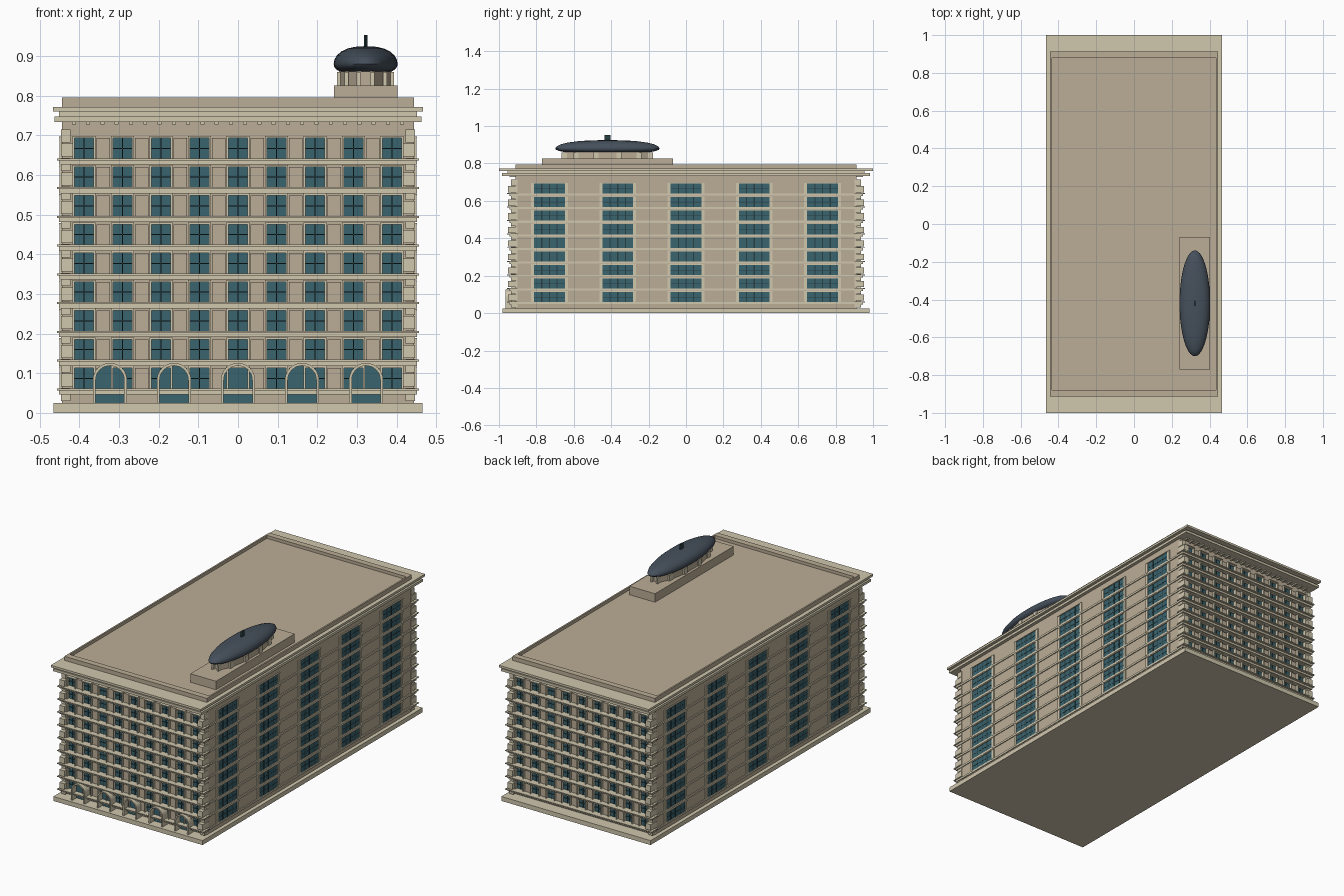
import bpy, bmesh, math
from mathutils import Matrix

if "Cube" in bpy.data.objects:
    bpy.data.objects.remove(bpy.data.objects["Cube"])


def mat(name, c):
    m = bpy.data.materials.new(name)
    m.diffuse_color = (*c, 1)
    m.use_nodes = True
    m.node_tree.nodes["Principled BSDF"].inputs["Base Color"].default_value = m.diffuse_color
    return m


STONE = mat("stone", (0.50, 0.42, 0.31))
TRIM = mat("trim", (0.63, 0.57, 0.42))
GLASS = mat("glass", (0.042, 0.125, 0.155))
DARK = mat("bars", (0.02, 0.05, 0.055))
SLATE = mat("slate", (0.06, 0.08, 0.105))


def finish(name, bm, m):
    bmesh.ops.recalc_face_normals(bm, faces=bm.faces)
    me = bpy.data.meshes.new(name)
    bm.to_mesh(me)
    bm.free()
    me.materials.append(m)
    ob = bpy.data.objects.new(name, me)
    bpy.context.collection.objects.link(ob)
    return ob


def boxes(name, items, m):
    """One object from boxes given as (x0, x1, y0, y1, z0, z1)."""
    bm = bmesh.new()
    for x0, x1, y0, y1, z0, z1 in items:
        M = Matrix.Translation(((x0 + x1) / 2, (y0 + y1) / 2, (z0 + z1) / 2)) \
            @ Matrix.Diagonal((x1 - x0, y1 - y0, z1 - z0, 1))
        bmesh.ops.create_cube(bm, size=1, matrix=M)
    return finish(name, bm, m)


def slab(hx, hy, z0, z1):
    return (-hx, hx, -hy, hy, z0, z1)


def ends(x0, x1, d0, d1, z0, z1):
    """Same box on the front and back walls, d = distance from centre."""
    return [(x0, x1, -d1, -d0, z0, z1), (x0, x1, d0, d1, z0, z1)]


def sides(y0, y1, d0, d1, z0, z1):
    return [(-d1, -d0, y0, y1, z0, z1), (d0, d1, y0, y1, z0, z1)]


BX, BY = 0.444, 0.912
PITCH = 0.0725
bands_z = [0.053 + PITCH * k for k in range(9)]
cols = [0.097 * i for i in range(-4, 5)]
bays = [0.365 * i for i in range(-2, 3)]

# Main masses
boxes("plinth", [slab(0.465, 0.98, 0, 0.025)], TRIM)
boxes("main_block", [slab(BX, BY, 0.025, 0.778)], STONE)
boxes("parapet", ends(-BX, BX, 0.878, BY, 0.77, 0.795)
      + sides(-0.878, 0.878, 0.435, BX, 0.77, 0.795), STONE)
boxes("cornice", [slab(0.463, 0.985, 0.734, 0.748), slab(0.452, 0.955, 0.748, 0.76),
                  slab(0.467, 1.0, 0.76, 0.772)], TRIM)

# Dentils under the cornice
dent = []
for i in range(24):
    x = -0.414 + 0.036 * i
    dent += ends(x - 0.005, x + 0.005, BY - 0.01, 0.945, 0.727, 0.735)
boxes("dentils", dent, TRIM)

# Floor bands and corner blocks
bands = []
for z in bands_z:
    bands += ends(-0.452, 0.452, BY - 0.01, 0.945, z - 0.007, z + 0.004)
    bands += ends(-0.457, 0.457, BY - 0.01, 0.957, z + 0.004, z + 0.009)
    bands += sides(-0.92, 0.92, BX - 0.01, 0.449, z - 0.005, z + 0.006)
boxes("floor_bands", bands, TRIM)
quoins = []
for i in range(19):
    z = 0.03 + 0.03625 * i
    w, d = (0.028, 0.953) if i % 2 else (0.022, 0.935)
    for s in (-1, 1):
        a, b = sorted((s * (BX + 0.003), s * (BX - w)))
        quoins += ends(a, b, BY - 0.01, d, z, z + 0.033)
boxes("corner_blocks", quoins, TRIM)

# Front and back windows, with piers between
glass, bars, frames, piers = [], [], [], []
for z in bands_z:
    g0, g1 = z + 0.008, z + 0.060
    m = (g0 + g1) / 2
    for x in cols:
        glass += ends(x - 0.025, x + 0.025, BY - 0.01, BY + 0.004, g0, g1)
        bars += ends(x - 0.0012, x + 0.0012, BY, BY + 0.008, g0, g1)
        bars += ends(x - 0.025, x + 0.025, BY, BY + 0.008, m - 0.0012, m + 0.0012)
        for s in (-1, 1):
            c = x + s * 0.0265
            frames += ends(c - 0.0025, c + 0.0025, BY - 0.01, BY + 0.022, g0, g1)
        frames += ends(x - 0.029, x + 0.029, BY - 0.01, BY + 0.024, g1, g1 + 0.005)
    for x in cols[:-1]:
        c = x + 0.0485
        piers += ends(c - 0.017, c + 0.017, BY - 0.01, BY + 0.012, g0, g1)
boxes("end_window_glass", glass, GLASS)
boxes("end_window_bars", bars, DARK)
boxes("end_window_frames", frames, TRIM)
boxes("end_piers", piers, STONE)

# Side windows
glass, bars, frames = [], [], []
for z in bands_z:
    g0, g1 = z + 0.004, z + 0.060
    m = (g0 + g1) / 2
    for y in bays:
        glass += sides(y - 0.082, y + 0.082, BX - 0.01, BX + 0.002, g0, g1)
        for k in (-1, 0, 1):
            c = y + k * 0.041
            bars += sides(c - 0.003, c + 0.003, BX, BX + 0.003, g0, g1)
        bars += sides(y - 0.082, y + 0.082, BX, BX + 0.003, m - 0.001, m + 0.001)
        for s in (-1, 1):
            c = y + s * 0.09
            frames += sides(c - 0.008, c + 0.008, BX - 0.01, BX + 0.006, g0, g1)
        frames += sides(y - 0.098, y + 0.098, BX - 0.01, BX + 0.007, g1, g1 + 0.004)
boxes("side_window_glass", glass, GLASS)
boxes("side_window_bars", bars, DARK)
boxes("side_window_frames", frames, TRIM)


# Ground floor arches on the front
def arch(r, cx, z0=0.025, spring=0.083, n=16):
    pts = [(cx + r, z0)]
    pts += [(cx + r * math.cos(math.pi * i / n), spring + r * math.sin(math.pi * i / n))
            for i in range(n + 1)]
    return pts + [(cx - r, z0)]


def extrude(bm, faces, dy):
    g = bmesh.ops.extrude_face_region(bm, geom=faces)
    vs = [v for v in g["geom"] if isinstance(v, bmesh.types.BMVert)]
    bmesh.ops.translate(bm, verts=vs, vec=(0, dy, 0))


trim, pane = bmesh.new(), bmesh.new()
for i in range(-2, 3):
    cx = 0.1615 * i
    extrude(pane, [pane.faces.new([pane.verts.new((x, -0.926, z)) for x, z in arch(0.038, cx)])], 0.02)
    o = [trim.verts.new((x, -0.965, z)) for x, z in arch(0.043, cx)]
    n = [trim.verts.new((x, -0.965, z)) for x, z in arch(0.036, cx)]
    extrude(trim, [trim.faces.new((o[k], o[k + 1], n[k + 1], n[k])) for k in range(len(o) - 1)], 0.06)
finish("arch_surrounds", trim, TRIM)
finish("arch_glass", pane, GLASS)

# Roof turret: base, drum, dome and finial, all stretched along y
CX, CY, ST = 0.322, -0.42, 3.46
boxes("turret_base", [(CX - 0.08, CX + 0.08, -0.77, -0.07, 0.775, 0.826)], STONE)


def lathe(name, prof, m, n):
    bm = bmesh.new()
    rings = [[bm.verts.new((CX + r * math.cos(2 * math.pi * (k + .5) / n),
                            CY + ST * r * math.sin(2 * math.pi * (k + .5) / n), z))
              for k in range(n)] for r, z in prof]
    for a, b in zip(rings, rings[1:]):
        for k in range(n):
            j = (k + 1) % n
            bm.faces.new((a[k], a[j], b[j], b[k]))
    bm.faces.new(rings[0])
    bm.faces.new(rings[-1])
    return finish(name, bm, m)


lathe("turret_drum", [(0.068, 0.82), (0.068, 0.862)], STONE, 12)
cols_ = []
for k in range(12):
    a = 2 * math.pi * (k + .5) / 12
    x, y = CX + 0.069 * math.cos(a), CY + ST * 0.069 * math.sin(a)
    cols_.append((x - 0.005, x + 0.005, y - 0.014, y + 0.014, 0.824, 0.86))
boxes("turret_columns", cols_, TRIM)
t = [math.radians(-75 + 15 * i) for i in range(11)]
prof = [(0.081 * math.cos(a) ** (0.8 if a > 0 else 0.5),
         0.88 + (0.045 if a > 0 else 0.025) * math.sin(a)) for a in t] + [(0.012, 0.9245), (0.003, 0.925)]
dome = lathe("dome", prof, SLATE, 48)
bpy.context.view_layer.objects.active = dome
dome.select_set(True)
bpy.ops.object.shade_smooth_by_angle(angle=math.radians(40))
lathe("finial", [(0.0045, 0.92), (0.0045, 0.953)], DARK, 10)
